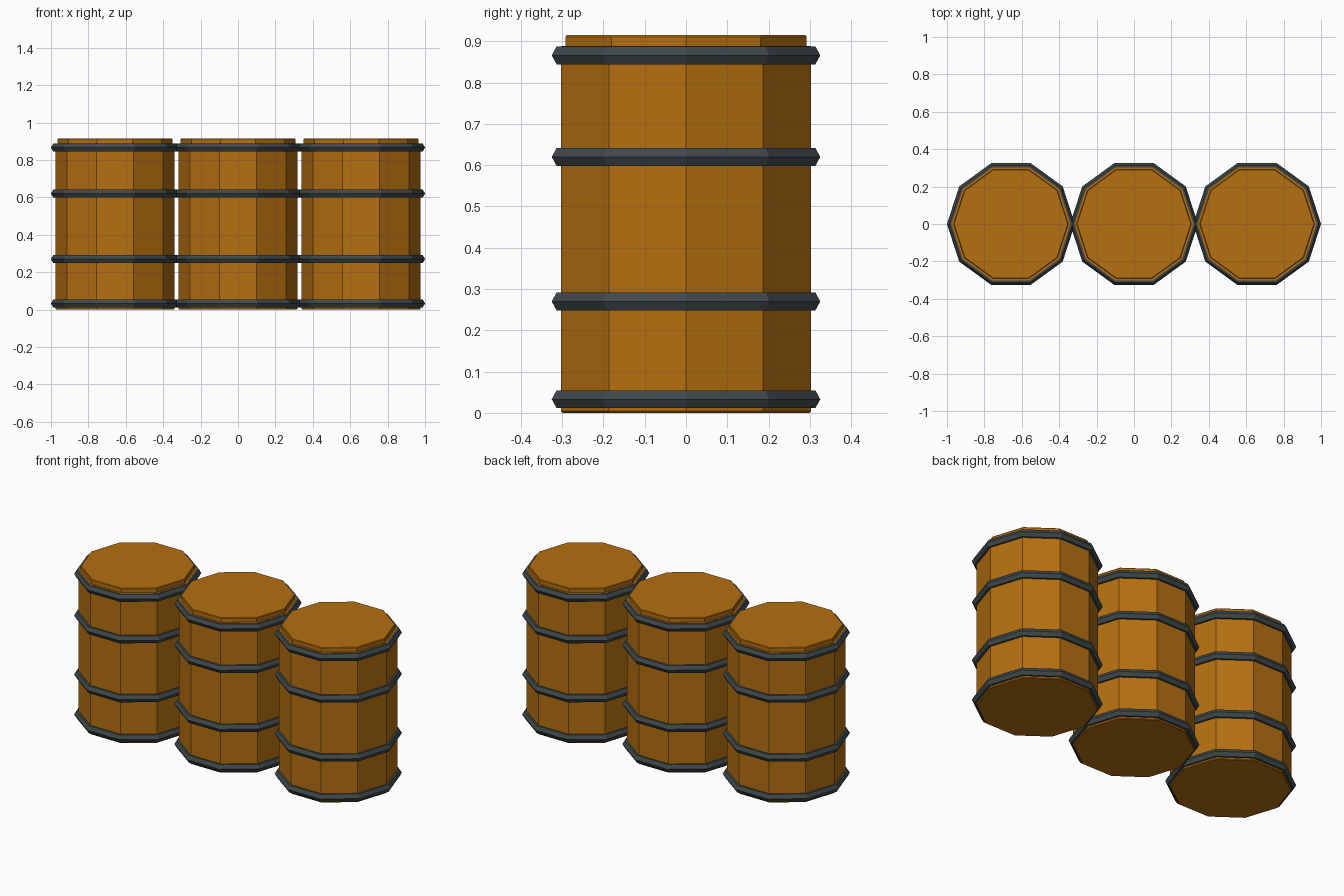
import bpy, math

if "Cube" in bpy.data.objects:
    bpy.data.objects.remove(bpy.data.objects["Cube"])

SIDES = 10
SPACING = 0.658
RING_HEIGHTS = (0.033, 0.27, 0.62, 0.866)


def material(name, rgb):
    m = bpy.data.materials.new(name)
    m.diffuse_color = (*rgb, 1.0)
    m.use_nodes = True
    m.node_tree.nodes["Principled BSDF"].inputs["Base Color"].default_value = m.diffuse_color
    return m


orange = material("barrel orange", (0.46, 0.16, 0.005))
steel = material("dark steel", (0.05, 0.066, 0.07))


def lathe(name, profile, mat, location, closed):
    """Revolve (radius, height) points; closed loops form rings, open ones get caps."""
    n = len(profile)
    verts = [(r * math.cos(2 * math.pi * s / SIDES),
              r * math.sin(2 * math.pi * s / SIDES), z)
             for s in range(SIDES) for r, z in profile]
    faces = []
    for s in range(SIDES):
        a, b = s * n, (s + 1) % SIDES * n
        for i in range(n if closed else n - 1):
            j = (i + 1) % n
            faces.append((a + i, b + i, b + j, a + j))
    if not closed:
        faces.append([s * n for s in reversed(range(SIDES))])
        faces.append([s * n + n - 1 for s in range(SIDES)])
    mesh = bpy.data.meshes.new(name)
    mesh.from_pydata(verts, [], faces)
    mesh.materials.append(mat)
    obj = bpy.data.objects.new(name, mesh)
    obj.location = location
    bpy.context.collection.objects.link(obj)


# Body with chamfered base, ledge and raised lid
body = [(0.314, 0), (0.318, 0.004), (0.318, 0.889), (0.307, 0.889),
        (0.307, 0.911), (0.304, 0.915)]
# Hexagonal hoop section
hoop = [(0.317 + 0.025 * math.cos(k * math.pi / 3), 0.025 * math.sin(k * math.pi / 3))
        for k in range(6)]

for label, x in (("left", -SPACING), ("middle", 0), ("right", SPACING)):
    lathe(label + "_barrel_body", body, orange, (x, 0, 0), False)
    for i, z in enumerate(RING_HEIGHTS):
        lathe(f"{label}_hoop_{i + 1}", hoop, steel, (x, 0, z), True)
